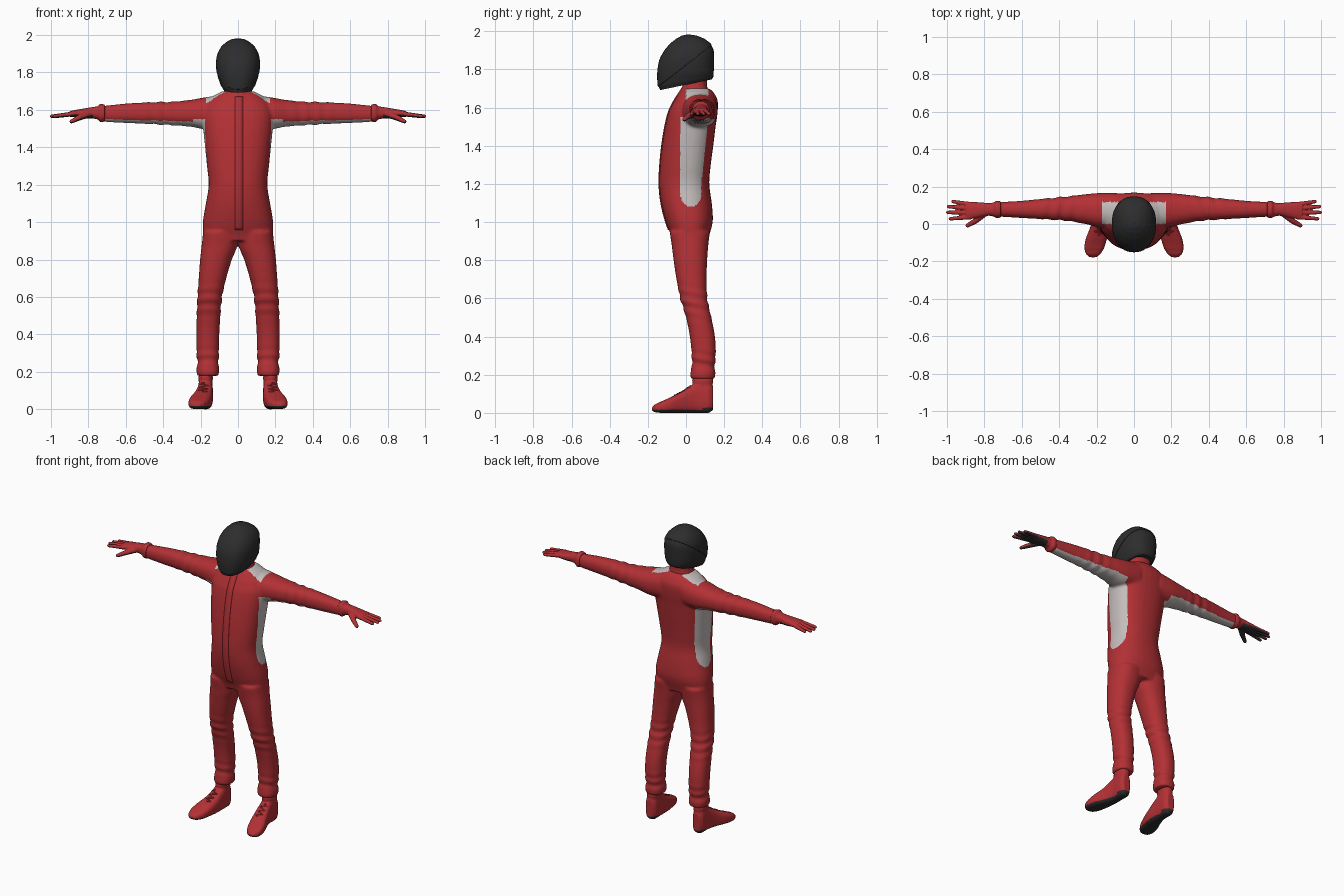
import bpy, bmesh, math
from mathutils import Vector
from mathutils.bvhtree import BVHTree

cube = bpy.data.objects.get("Cube")
if cube:
    bpy.data.objects.remove(cube, do_unlink=True)


def material(name, r, g, b):
    m = bpy.data.materials.new(name)
    m.use_nodes = True
    m.diffuse_color = (r, g, b, 1)
    m.node_tree.nodes["Principled BSDF"].inputs["Base Color"].default_value = (r, g, b, 1)
    return m


RED = material("suit red", .45, .03, .035)
GREY = material("light grey", .55, .51, .5)
DARK = material("charcoal", .026, .026, .027)


def smooth_rows(rows, steps):
    """Pass a smooth curve through the given cross-section rows."""
    out = []
    for i in range(len(rows) - 1):
        p = [rows[min(max(i + k, 0), len(rows) - 1)] for k in (-1, 0, 1, 2)]
        for s in range(steps):
            t = s / steps
            out.append([b + t * ((c - a) + t * ((2*a - 5*b + 4*c - d) + t * (3*b - a - 3*c + d))) / 2
                        if j else b + t * (c - b)
                        for j, (a, b, c, d) in enumerate(zip(*p))])
    return out + [list(rows[-1])]


def loft(bm, axis, rows, side=1, power=2.3, n=32, steps=4):
    """Skin rows of (position, low, high, low, high) along an axis."""
    loops = []
    for t, a0, a1, b0, b1 in smooth_rows(rows, steps):
        loop = []
        for k in range(n):
            c, s = math.cos(math.tau * k / n), math.sin(math.tau * k / n)
            u = (a0 + a1) / 2 + (a1 - a0) / 2 * math.copysign(abs(c) ** (2 / power), c)
            v = (b0 + b1) / 2 + (b1 - b0) / 2 * math.copysign(abs(s) ** (2 / power), s)
            x, y, z = {"x": (t, u, v), "y": (u, t, v), "z": (u, v, t)}[axis]
            loop.append(bm.verts.new((x * side, y, z)))
        loops.append(loop)
    for a, b in zip(loops, loops[1:]):
        for k in range(n):
            bm.faces.new((a[k], a[k - 1], b[k - 1], b[k]))
    bm.faces.new(loops[0])
    bm.faces.new(loops[-1])


def finish(bm, name, mats, voxel=0, relax=0, thick=0):
    """Make an object; optionally fuse its volumes into one skin."""
    bmesh.ops.recalc_face_normals(bm, faces=bm.faces)
    mesh = bpy.data.meshes.new(name)
    bm.to_mesh(mesh)
    bm.free()
    ob = bpy.data.objects.new(name, mesh)
    bpy.context.scene.collection.objects.link(ob)
    if voxel:
        m = ob.modifiers.new("fuse", "REMESH")
        m.mode, m.voxel_size = "VOXEL", voxel
        m = ob.modifiers.new("relax", "SMOOTH")
        m.factor, m.iterations = .5, relax
        bpy.context.view_layer.update()
        deps = bpy.context.evaluated_depsgraph_get()
        ob.data = bpy.data.meshes.new_from_object(ob.evaluated_get(deps))
        ob.modifiers.clear()
    if thick:
        m = ob.modifiers.new("thickness", "SOLIDIFY")
        m.thickness, m.offset = thick, 0
    ob.data.materials.clear()
    for m in mats:
        ob.data.materials.append(m)
    ob.data.shade_smooth()
    ob.data.set_sharp_from_angle(angle=math.radians(40))
    return ob


def paint(ob, rule):
    for p in ob.data.polygons:
        p.material_index = int(rule(p.center, p.normal))


def surface(ob):
    bm = bmesh.new()
    bm.from_mesh(ob.data)
    tree = BVHTree.FromBMesh(bm)
    bm.free()
    return tree


# Racing suit: torso, arms and legs fused together
bm = bmesh.new()
torso = [(.9, .185, -.07, .115), (1, .188, -.105, .14), (1.1, .172, -.13, .135),
         (1.2, .157, -.14, .122), (1.3, .166, -.136, .13), (1.4, .176, -.126, .143),
         (1.5, .186, -.11, .155), (1.58, .19, -.09, .166), (1.64, .17, -.06, .166),
         (1.68, .125, -.035, .145), (1.7, .085, -.02, .125)]
loft(bm, "z", [(z, -w, w, f, b) for z, w, f, b in torso])
leg = [(.95, .005, .187, -.085, .125), (.88, .002, .194, -.075, .117), (.8, .033, .203, -.065, .111),
       (.7, .063, .21, -.05, .108), (.6, .085, .217, -.03, .112), (.5, .094, .221, 0, .133),
       (.4, .1, .223, .02, .152), (.3, .102, .222, .03, .156), (.24, .105, .216, .03, .15),
       (.21, .1, .223, .022, .154), (.178, .104, .219, .025, .152)]
arm = [(.08, 0, .165, 1.5, 1.68), (.18, -.018, .166, 1.497, 1.667), (.25, -.002, .16, 1.51, 1.654),
       (.35, .016, .148, 1.518, 1.644), (.5, .026, .134, 1.526, 1.64), (.6, .032, .124, 1.53, 1.634),
       (.7, .038, .118, 1.535, 1.624), (.735, .04, .115, 1.54, 1.62)]
for side in (1, -1):
    loft(bm, "z", leg, side)
    loft(bm, "x", arm, side)
suit = finish(bm, "racing_suit", [RED, GREY], .007, 10)

# Soft cloth folds at the knees, ankles and elbows
normals = [v.normal.copy() for v in suit.data.vertices]
for v, n in zip(suit.data.vertices, normals):
    x, y, z = abs(v.co.x), v.co.y, v.co.z
    if z < .8:
        weight = math.exp(-((z - .58) / .07) ** 2) + math.exp(-((z - .27) / .05) ** 2)
        phase = 110 * z + 22 * y
    else:
        weight = math.exp(-((x - .4) / .09) ** 2)
        phase = 90 * x + 25 * y
    v.co += n * .0028 * weight * math.sin(phase)


def grey_panels(c, n):
    x, y, z = abs(c.x), c.y, c.z
    middle, half = .025, .055
    if z > 1.2:
        grow = min((z - 1.2) / .3, 1) * .016
        middle, half = middle + grow, half + grow
    if z < 1.15:
        half *= math.sqrt(max(0, 1 - ((1.15 - z) / .07) ** 2))
    flank = 1.08 < z < 1.55 and .1 < x < .24 and abs(y - middle) < half and n.z < .5
    underarm = .17 < x < .71 and z > 1.45 and n.z < -.6
    shoulder = z > 1.63 and .05 < x < .17 and 0 < y < .118 and n.z > .25
    return flank or underarm or shoulder


paint(suit, grey_panels)

# Stand-up collar
bm = bmesh.new()
loft(bm, "z", [(1.66, -.092, .092, -.05, .128), (1.69, -.078, .078, -.032, .115),
               (1.72, -.069, .069, -.015, .11), (1.765, -.067, .067, -.008, .11)])
finish(bm, "collar", [RED])

# Zip cover down the front
tree = surface(suit)
bm = bmesh.new()
rows = []
for i in range(49):
    z = .96 + .71 * i / 48
    row = []
    for x in (-.016, .005, .026):
        hit = tree.ray_cast(Vector((x, -1, z)), Vector((0, 1, 0)))[0]
        if hit:
            row.append(bm.verts.new(hit))
    if len(row) == 3:
        rows.append(row)
for a, b in zip(rows, rows[1:]):
    for k in (0, 1):
        bm.faces.new((a[k], a[k + 1], b[k + 1], b[k]))
finish(bm, "zip_cover", [RED], thick=.0095)


def finger(bm, a, b, r0, r1, side):
    a, b = (Vector((p[0] * side, p[1], p[2])) for p in (a, b))
    turn = (b - a).to_track_quat("Z", "Y").to_matrix().to_4x4()
    turn.translation = (a + b) / 2
    bmesh.ops.create_cone(bm, cap_ends=True, segments=14, radius1=r0, radius2=r1,
                          depth=(b - a).length, matrix=turn)
    turn.translation = b
    bmesh.ops.create_uvsphere(bm, u_segments=14, v_segments=8, radius=r1, matrix=turn)


palm = [(.712, .034, .122, 1.538, 1.628), (.735, .032, .124, 1.534, 1.633), (.75, .04, .115, 1.549, 1.62),
        (.78, .044, .112, 1.554, 1.615), (.82, .036, .116, 1.555, 1.608), (.87, .028, .117, 1.56, 1.6),
        (.9, .031, .113, 1.563, 1.594)]
fingers = [(.104, .968, .12), (.082, .992, .093), (.06, .996, .062), (.038, .982, .028)]
shoe = [(.142, .15, .2, .015, .14), (.12, .136, .213, 0, .16), (.06, .134, .215, 0, .165),
        (.03, .134, .22, 0, .145), (-.02, .135, .235, 0, .112), (-.08, .145, .258, 0, .083),
        (-.13, .16, .265, 0, .06), (-.162, .18, .256, .003, .045), (-.178, .2, .238, .01, .03)]
ankle = [(.07, .138, .21, .035, .138), (.15, .136, .21, .035, .14), (.17, .134, .211, .032, .142),
         (.2, .14, .205, .04, .136)]

for label, side in (("left", 1), ("right", -1)):
    # Glove with dark palm
    bm = bmesh.new()
    loft(bm, "x", palm, side, n=24)
    for y, tip_x, tip_y in fingers:
        finger(bm, (.87, y, 1.58), (tip_x, tip_y, 1.566), .0135, .0095, side)
    finger(bm, (.8, .058, 1.578), (.85, .015, 1.558), .02, .0155, side)
    finger(bm, (.85, .015, 1.558), (.89, -.008, 1.538), .0155, .011, side)
    glove = finish(bm, label + "_glove", [RED, DARK], .0035, 4)
    paint(glove, lambda c, n: abs(c.x) > .775 and n.z < -.25)

    # Shoe with dark sole
    bm = bmesh.new()
    loft(bm, "y", shoe, side, 2.9)
    loft(bm, "z", ankle, side)
    boot = finish(bm, label + "_shoe", [RED, DARK], .005, 4)
    paint(boot, lambda c, n: c.z < (.028 if c.y > .09 else .016))

    # Zigzag laces lying on the instep
    tree = surface(boot)
    points = []
    for i in range(49):
        t = i / 48
        x = .179 + .012 * t + .022 * math.asin(math.sin(t * math.tau * 3)) / (math.pi / 2)
        hit = tree.ray_cast(Vector((x * side, .025 - .085 * t, 1)), Vector((0, 0, -1)))[0]
        if hit:
            points.append(hit)
    curve = bpy.data.curves.new(label + "_laces", "CURVE")
    curve.dimensions, curve.bevel_depth, curve.bevel_resolution = "3D", .004, 1
    line = curve.splines.new("POLY")
    line.points.add(len(points) - 1)
    for p, co in zip(line.points, points):
        p.co = (*co, 1)
    curve.materials.append(RED)
    bpy.context.scene.collection.objects.link(bpy.data.objects.new(label + "_laces", curve))

# Helmet: lofted shell, lower rim tilted down to the chin
bm = bmesh.new()
shell = [(1.7, .083, -.136, .135), (1.72, .093, -.145, .142), (1.78, .109, -.148, .145),
         (1.85, .115, -.137, .147), (1.9, .107, -.11, .145), (1.935, .088, -.08, .126),
         (1.96, .062, -.048, .092), (1.975, .033, -.02, .055), (1.98, .006, .005, .02)]
loft(bm, "z", [(z, -w, w, f, b) for z, w, f, b in shell], n=48)
for v in bm.verts:
    if v.co.z < 1.78:
        v.co.z = 1.78 + (v.co.z - 1.78) * (.75 - 2.6 * v.co.y)
bmesh.ops.recalc_face_normals(bm, faces=bm.faces)
# Raised upper shell above a slanting seam
seam, up = Vector((0, -.125, 1.725)), Vector((0, -.21, .27)).normalized()
bmesh.ops.bisect_plane(bm, geom=bm.verts[:] + bm.edges[:] + bm.faces[:], dist=.0005,
                       plane_co=seam, plane_no=up)
raised = [f for f in bm.faces if (f.calc_center_median() - seam).dot(up) > 0]
bmesh.ops.inset_region(bm, faces=raised, thickness=.0015, depth=.003)
helmet = finish(bm, "helmet", [DARK])

# Triangular chin vent frame
tree = surface(helmet)
bm = bmesh.new()
corners = []
for x, z in ((-.031, 1.767), (0, 1.728), (.031, 1.767)):
    hit = tree.ray_cast(Vector((x, -1, z)), Vector((0, 1, 0)))[0]
    corners.append(bm.verts.new(hit + Vector((0, -.003, 0))))
face = bm.faces.new(corners)
bmesh.ops.inset_region(bm, faces=[face], thickness=.007)
bmesh.ops.delete(bm, geom=[face], context="FACES")
finish(bm, "chin_vent", [DARK], thick=.009)
